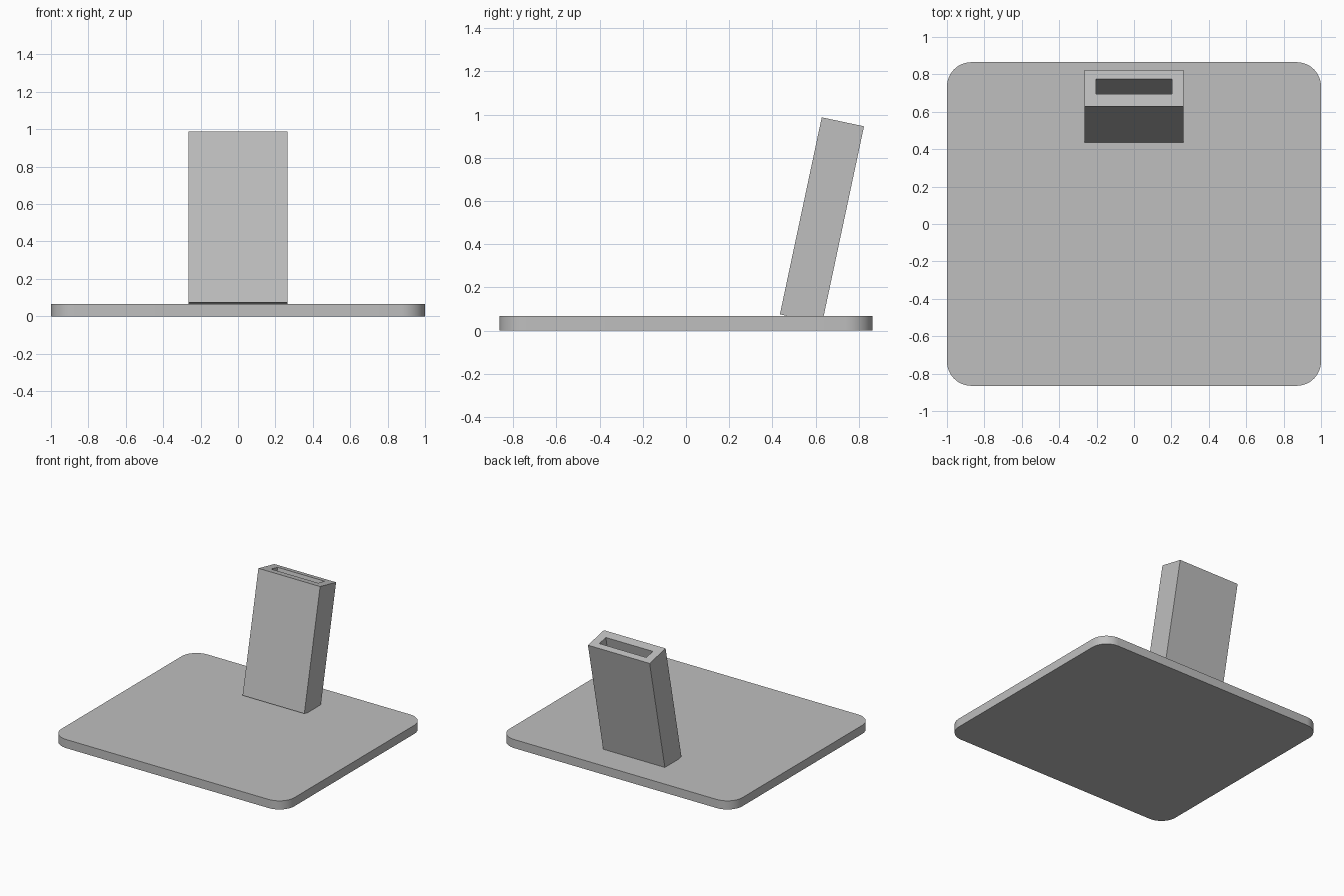
import bpy, bmesh, math
from mathutils import Matrix, Vector

if "Cube" in bpy.data.objects:
    bpy.data.objects.remove(bpy.data.objects["Cube"])

grey = bpy.data.materials.new("light_grey")
grey.diffuse_color = (0.52, 0.52, 0.52, 1)
grey.use_nodes = True
grey.node_tree.nodes["Principled BSDF"].inputs["Base Color"].default_value = grey.diffuse_color


def make_object(name, bm):
    bmesh.ops.recalc_face_normals(bm, faces=bm.faces[:])
    mesh = bpy.data.meshes.new(name)
    bm.to_mesh(mesh)
    bm.free()
    mesh.materials.append(grey)
    obj = bpy.data.objects.new(name, mesh)
    bpy.context.collection.objects.link(obj)
    return obj


# Base plate: rounded rectangle, extruded upwards
W, D, T, R, STEPS = 1.0, 0.865, 0.067, 0.13, 12
bm = bmesh.new()
ring = []
for k, (sx, sy) in enumerate([(1, 1), (-1, 1), (-1, -1), (1, -1)]):
    for i in range(STEPS + 1):
        a = math.pi / 2 * (k + i / STEPS)
        ring.append(bm.verts.new((sx * (W - R) + R * math.cos(a),
                                  sy * (D - R) + R * math.sin(a), 0)))
bottom = bm.faces.new(ring)
top = bmesh.ops.extrude_face_region(bm, geom=[bottom], use_keep_orig=True)["geom"]
bmesh.ops.translate(bm, vec=(0, 0, T),
                    verts=[v for v in top if isinstance(v, bmesh.types.BMVert)])
plate = make_object("base_plate", bm)
bpy.context.view_layer.objects.active = plate
plate.select_set(True)
bpy.ops.object.shade_smooth_by_angle(angle=math.radians(30))

# Post: leaning box with a deep slot sunk into its top
HALF, THICK, LENGTH = 0.265, 0.2, 0.933
SLOT_HALF, SLOT_FRONT, SLOT_BACK, FLOOR = 0.202, 0.068, 0.149, 0.067


def loop(bm, half, y0, y1, z):
    return [bm.verts.new(p) for p in
            [(-half, y0, z), (half, y0, z), (half, y1, z), (-half, y1, z)]]


bm = bmesh.new()
loops = [loop(bm, HALF, 0, THICK, 0),
         loop(bm, HALF, 0, THICK, LENGTH),
         loop(bm, SLOT_HALF, SLOT_FRONT, SLOT_BACK, LENGTH),
         loop(bm, SLOT_HALF, SLOT_FRONT, SLOT_BACK, FLOOR)]
for a, b in zip(loops, loops[1:]):
    for i in range(4):
        j = (i + 1) % 4
        bm.faces.new((a[i], a[j], b[j], b[i]))
bm.faces.new(loops[0])
bm.faces.new(loops[-1])
bm.transform(Matrix.Translation(Vector((0, 0.435, 0.075)))
             @ Matrix.Rotation(math.radians(-12), 4, 'X'))
make_object("leaning_post", bm)
